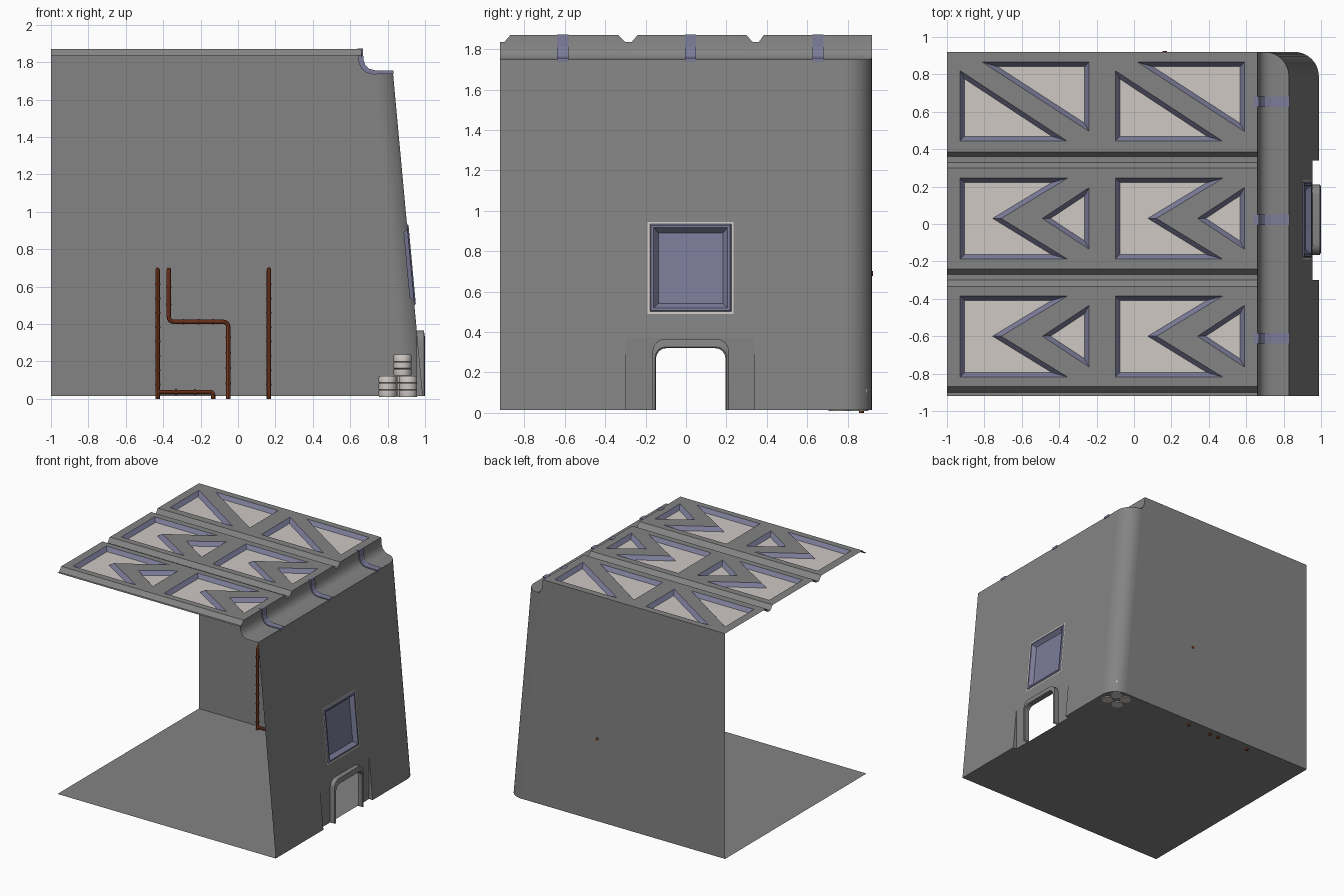
import bpy, bmesh, math
from mathutils import Vector as V

if "Cube" in bpy.data.objects:
    bpy.data.objects.remove(bpy.data.objects["Cube"])


def material(name, rgb):
    m = bpy.data.materials.new(name)
    m.diffuse_color = (*rgb, 1)
    m.use_nodes = True
    m.node_tree.nodes["Principled BSDF"].inputs["Base Color"].default_value = m.diffuse_color
    return m


GREY = material("wall grey", (0.23, 0.23, 0.23))
BLUE = material("dusty blue trim", (0.20, 0.20, 0.32))
PALE = material("pale pane", (0.62, 0.58, 0.55))
RUST = material("rust pipe", (0.21, 0.045, 0.015))

Y0, Y1, R, FLOOR, LEDGE, ROOF = -0.92, 0.92, 0.13, 0.015, 1.75, 1.87
YA = Y1 - R                                   # where the rounded corner starts


def wall_x(z):                                # leaning right wall
    return 0.988 - (z - FLOOR) * 0.16 / (LEDGE - FLOOR)


def finish(name, bm, *mats, smooth=False):
    me = bpy.data.meshes.new(name)
    bm.to_mesh(me)
    bm.free()
    for m in mats:
        me.materials.append(m)
    ob = bpy.data.objects.new(name, me)
    bpy.context.collection.objects.link(ob)
    if smooth:
        bpy.ops.object.select_all(action='DESELECT')
        ob.select_set(True)
        bpy.context.view_layer.objects.active = ob
        bpy.ops.object.shade_smooth_by_angle(angle=math.radians(35))
    return ob


def poly(bm, pts):
    return bm.faces.new([bm.verts.new(p) for p in pts])


def sheet(bm, loops, normal):
    """Flat sheet from an outer loop and hole loops."""
    edges = []
    for loop in loops:
        vs = [bm.verts.new(p) for p in loop]
        edges += [bm.edges.new((vs[i - 1], vs[i])) for i in range(len(vs))]
    res = bmesh.ops.triangle_fill(bm, edges=edges, use_beauty=True, normal=normal)
    for f in res["geom"]:
        if isinstance(f, bmesh.types.BMFace):
            f.normal_update()
            if f.normal.dot(V(normal)) < 0:
                f.normal_flip()


def loft(bm, rows):
    grid = [[bm.verts.new(p) for p in r] for r in rows]
    for a, b in zip(grid, grid[1:]):
        for i in range(len(a) - 1):
            bm.faces.new((a[i], a[i + 1], b[i + 1], b[i]))


def extrude_y(name, prof, ya, yb, mat):
    """Closed xz profile extruded along y."""
    bm = bmesh.new()
    loft(bm, [[(x, y, z) for x, z in prof + prof[:1]] for y in (ya, yb)])
    for y in (ya, yb):
        poly(bm, [(x, y, z) for x, z in prof])
    bmesh.ops.remove_doubles(bm, verts=bm.verts, dist=1e-5)
    bmesh.ops.recalc_face_normals(bm, faces=bm.faces)
    return finish(name, bm, mat)


def corner(z, n=10):                          # rounded back right corner in plan
    cx = wall_x(z) - R
    return [(cx + R * math.cos(t), YA + R * math.sin(t), z)
            for t in (math.pi / 2 * i / n for i in range(n + 1))]


# Floor, notched at the doorway
bm = bmesh.new()
sheet(bm, [[(-1, Y0, FLOOR), (0.988, Y0, FLOOR), (0.988, -0.30, FLOOR), (0.955, -0.30, FLOOR),
            (0.955, 0.34, FLOOR), (0.988, 0.34, FLOOR)] + corner(FLOOR) + [(-1, Y1, FLOOR)]], (0, 0, 1))
finish("floor", bm, GREY)

# Back wall and rounded corner
STEP = [(0.66, ROOF), (0.664, 1.81), (0.675, 1.78), (0.697, 1.758), (0.73, LEDGE), (0.828, LEDGE)]
bm = bmesh.new()
sheet(bm, [[(x, Y1, z) for x, z in [(-1, FLOOR), (wall_x(FLOOR) - R, FLOOR), (0.698, LEDGE),
            (0.69, 1.76)] + STEP[2::-1] + [(-1, ROOF)]]], (0, 1, 0))
finish("back_wall", bm, GREY)
bm = bmesh.new()
loft(bm, [corner(FLOOR), corner(LEDGE)])
finish("rounded_corner", bm, GREY, smooth=True)


# Leaning right wall with window hole and doorway recess
def on_wall(pts):
    return [(wall_x(z), y, z) for y, z in pts]


WINDOW = on_wall([(-0.19, 0.49), (0.235, 0.49), (0.235, 0.945), (-0.19, 0.945)])
RA, RB, RT = -0.30, 0.34, 0.373
bm = bmesh.new()
sheet(bm, [on_wall([(Y0, FLOOR), (RA, FLOOR), (RA, RT), (RB, RT), (RB, FLOOR), (YA, FLOOR),
                    (YA, LEDGE), (Y0, LEDGE)]), WINDOW], (1, 0, 0.09))
finish("right_wall", bm, GREY)


def arch(ya, yb, top, r, n=6):                # open arch outline in yz
    pts = [(ya, FLOOR)]
    for cy, a0 in ((ya + r, math.pi), (yb - r, math.pi / 2)):
        pts += [(cy + r * math.cos(a0 - math.pi / 2 * i / n),
                 top - r + r * math.sin(a0 - math.pi / 2 * i / n)) for i in range(n + 1)]
    return pts + [(yb, FLOOR)]


DOOR = arch(-0.148, 0.195, 0.32, 0.05)
RIM = arch(-0.165, 0.212, 0.365, 0.06)
xr = wall_x(RT)
bm = bmesh.new()
sheet(bm, [[(xr, y, z) for y, z in [(RA, FLOOR)] + DOOR + [(RB, FLOOR), (RB, RT), (RA, RT)]]], (1, 0, 0))
for y in (RA, RB):
    poly(bm, [(xr, y, FLOOR), (0.988, y, FLOOR), (xr, y, RT)])
finish("doorway_recess", bm, GREY)

# Door surround standing out of the recess
bm = bmesh.new()
loft(bm, [[(x, y, z) for y, z in p] for x, p in
          ((xr, DOOR), (0.994, DOOR), (1.0, [(y * 1.03, z + (0.006 if z > .1 else 0)) for y, z in DOOR]),
           (0.994, RIM), (xr, RIM))])
finish("door_surround", bm, GREY, smooth=True)

# Window: pale edge, raised trim, sunken panel
bm = bmesh.new()
f = poly(bm, WINDOW)
f.normal_update()
f.material_index = 1
for width, depth, mat in ((0.011, 0.0, 1), (0.006, 0.008, 0), (0.012, 0, 0), (0.024, -0.03, 0)):
    ring = bmesh.ops.inset_individual(bm, faces=[f], thickness=width, depth=depth, use_even_offset=True)
    for g in ring["faces"]:
        g.material_index = mat
f.material_index = 0
finish("window", bm, BLUE, PALE)

# Roof: flat strips with truss openings, separated by grooves
ARROW = [[(-0.93, 0.215), (-0.355, 0.215), (-0.71, 0), (-0.355, -0.218), (-0.93, -0.218)],
         [(-0.24, 0.165), (-0.49, 0), (-0.24, -0.165)]]
SLANT = [[(-0.93, 0.82), (-0.93, 0.445), (-0.36, 0.445)],
         [(-0.81, 0.865), (-0.24, 0.495), (-0.24, 0.865)]]
STRIPS = [(-0.87, -0.335, ARROW, -0.60), (-0.24, 0.30, ARROW, 0.03), (0.385, Y1, SLANT, 0)]
GROOVE = 1.835
roof, trays = bmesh.new(), bmesh.new()
for ya, yb, shapes, dy in STRIPS:
    loops = [[(-1, ya, ROOF), (0.66, ya, ROOF), (0.66, yb, ROOF), (-1, yb, ROOF)]]
    for dx in (0, 0.83):
        for s in shapes:
            loop = [(x + dx, y + dy, ROOF) for x, y in s]
            loops.append(loop)
            f = poly(trays, loop)
            f.normal_update()
            if f.normal.z < 0:
                f.normal_flip()
                f.normal_update()
            # sloping blue sides, pale pane at the bottom
            bmesh.ops.inset_individual(trays, faces=[f], thickness=0.024, depth=-0.03, use_even_offset=True)
            f.material_index = 1
    sheet(roof, loops, (0, 0, 1))
finish("skylights", trays, BLUE, PALE)

PROFILE = [(Y0, GROOVE), (-0.90, GROOVE), (-0.87, ROOF), (-0.335, ROOF), (-0.30, GROOVE), (-0.27, GROOVE),
           (-0.24, ROOF), (0.30, ROOF), (0.33, GROOVE), (0.36, GROOVE), (0.385, ROOF)]
for seg in (PROFILE[0:3], PROFILE[3:7], PROFILE[7:11]):
    loft(roof, [[(x, y, z) for y, z in seg] for x in (0.66, -1)])
finish("roof", roof, GREY)

# Stepped ledge along the right edge of the roof
bm = bmesh.new()
rows = []
for y, z0 in PROFILE + [(YA + R * math.sin(math.pi / 2 * i / 8), ROOF) for i in range(9)]:
    xe = 0.698 + math.sqrt(max(0, R * R - max(0, y - YA) ** 2))
    rows.append([(min(x, xe), y, min(z, z0)) for x, z in STEP])
loft(bm, rows)
finish("roof_ledge", bm, GREY, smooth=True)

# Three ribs wrapped over the step
RIB = [(0.64, 1.872), (0.667, 1.873), (0.671, 1.812), (0.681, 1.784), (0.70, 1.765), (0.732, 1.757),
       (0.832, 1.757), (0.832, 1.738), (0.72, 1.735), (0.685, 1.745), (0.66, 1.765), (0.645, 1.80), (0.64, 1.84)]
for i, y in enumerate((-0.61, 0.022, 0.653)):
    extrude_y(f"roof_rib_{i + 1}", RIB, y - 0.028, y + 0.028, BLUE)


# Pipes on the back wall
def pipe(name, pts, r=0.012, bend=0.03):
    pts = [V(p) for p in pts]
    path = [pts[0]]
    for a, b, c in zip(pts, pts[1:], pts[2:]):
        k = min(bend, (a - b).length * 0.49, (c - b).length * 0.49)
        p, q = b + (a - b).normalized() * k, b + (c - b).normalized() * k
        path += [p.lerp(b, t).lerp(b.lerp(q, t), t) for t in (0, .25, .5, .75, 1)]
    path.append(pts[-1])
    cu = bpy.data.curves.new(name, 'CURVE')
    cu.dimensions, cu.bevel_depth, cu.bevel_resolution, cu.use_fill_caps = '3D', r, 2, True
    sp = cu.splines.new('POLY')
    sp.points.add(len(path) - 1)
    for sv, p in zip(sp.points, path):
        sv.co = (*p, 1)
    cu.materials.append(RUST)
    ob = bpy.data.objects.new(name, cu)
    bpy.context.collection.objects.link(ob)
    bpy.ops.object.select_all(action='DESELECT')
    ob.select_set(True)
    bpy.context.view_layer.objects.active = ob
    bpy.ops.object.convert(target='MESH')
    bpy.ops.object.shade_smooth_by_angle(angle=math.radians(40))
    # coupling rings along the straight runs
    bm = bmesh.new()
    for a, b in zip(pts, pts[1:]):
        d = b - a
        n = int(d.length / 0.075)
        rot = d.to_track_quat('Z', 'Y').to_matrix().to_4x4()
        for i in range(1, n):
            m = rot.copy()
            m.translation = a + d * i / n
            bmesh.ops.create_cone(bm, cap_ends=True, segments=10, radius1=0.0155, radius2=0.0155,
                                  depth=0.009, matrix=m)
    finish(name + "_rings", bm, RUST)


PY = 0.868
pipe("pipe_right", [(0.165, 0.926, 0.69), (0.165, PY, 0.69), (0.165, PY, 0)])
pipe("pipe_left", [(-0.43, 0.915, 0.69), (-0.43, PY, 0.69), (-0.43, PY, 0)])
pipe("pipe_bent", [(-0.37, 0.915, 0.69), (-0.37, PY, 0.69), (-0.37, PY, 0.412), (-0.052, PY, 0.412),
                   (-0.052, PY, 0)])
pipe("pipe_low_branch", [(-0.43, PY, 0.036), (-0.133, PY, 0.036), (-0.133, PY, 0)])

# Vent plate low on the back wall
extrude_y("vent_plate", [(0.37, 0.068), (0.497, 0.068), (0.497, 0.117), (0.37, 0.117)], 0.912, 0.919, GREY)

# Barrels stacked in the corner
BARREL = [(0, 0), (.046, 0), (.048, .006), (.048, .034), (.044, .037), (.048, .040), (.048, .071),
          (.044, .074), (.048, .077), (.048, .106), (.045, .112), (.040, .112), (.040, .107), (0, .107)]
for i, (x, y, z) in enumerate([(0.80, 0.85, 0.01), (0.80, 0.75, 0.01), (0.91, 0.76, 0.01),
                               (0.898, 0.857, 0.01), (0.88, 0.80, 0.124)]):
    bm = bmesh.new()
    loft(bm, [[(x + r * math.cos(t), y + r * math.sin(t), z + h) for r, h in BARREL]
              for t in (math.tau * k / 14 for k in range(15))])
    bmesh.ops.remove_doubles(bm, verts=bm.verts, dist=1e-5)
    bmesh.ops.recalc_face_normals(bm, faces=bm.faces)
    finish(f"barrel_{i + 1}", bm, PALE, smooth=True)
